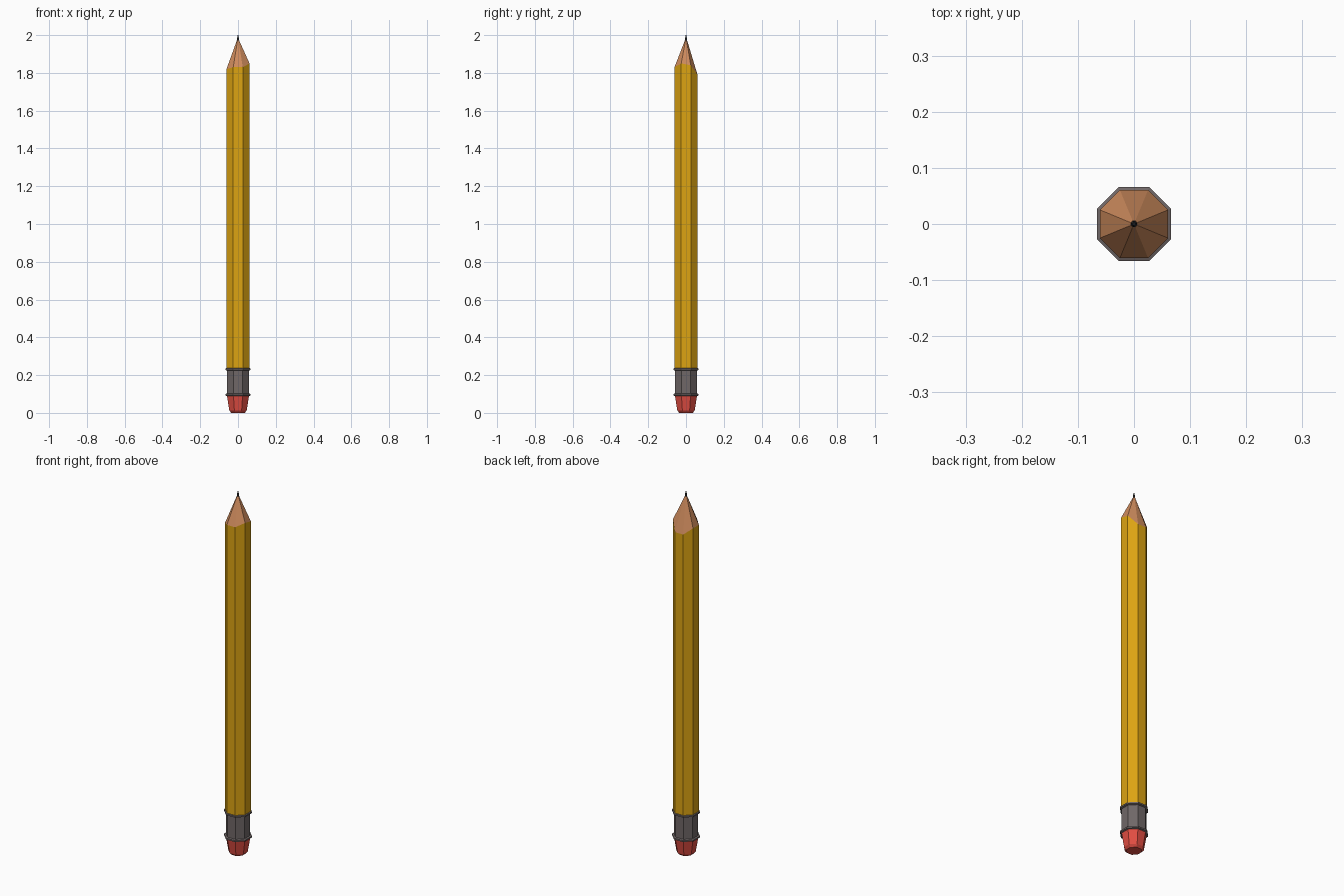
import bpy
import math

if "Cube" in bpy.data.objects:
    bpy.data.objects.remove(bpy.data.objects["Cube"])

SIDES = 8
COS = math.cos(math.pi / SIDES)


def material(name, rgb):
    m = bpy.data.materials.new(name)
    m.diffuse_color = (*rgb, 1)
    m.use_nodes = True
    m.node_tree.nodes["Principled BSDF"].inputs["Base Color"].default_value = m.diffuse_color
    return m


def lathe(name, profile, mat):
    """Octagonal part; profile rows are (flat-to-centre distance, height or 8 heights)."""
    verts, faces = [], []
    for apothem, z in profile:
        for k in range(SIDES):
            a = math.radians(22.5 + 45 * k)
            r = apothem / COS
            h = z[k] if isinstance(z, list) else z
            verts.append((r * math.cos(a), r * math.sin(a), h))
    for i in range(len(profile) - 1):
        for k in range(SIDES):
            n = (k + 1) % SIDES
            b, t = i * SIDES, (i + 1) * SIDES
            faces.append((b + k, b + n, t + n, t + k))
    faces.append(tuple(reversed(range(SIDES))))
    top = (len(profile) - 1) * SIDES
    faces.append(tuple(range(top, top + SIDES)))
    mesh = bpy.data.meshes.new(name)
    mesh.from_pydata(verts, [], faces)
    mesh.materials.append(mat)
    ob = bpy.data.objects.new(name, mesh)
    bpy.context.collection.objects.link(ob)
    return ob


yellow = material("yellow paint", (0.72, 0.37, 0.006))
wood = material("bare wood", (0.62, 0.26, 0.11))
lead = material("dark lead", (0.03, 0.03, 0.03))
metal = material("grey metal", (0.16, 0.135, 0.135))
red = material("red rubber", (0.76, 0.075, 0.055))

# Uneven sharpening line where paint meets wood
rim = [1.84, 1.79, 1.79, 1.82, 1.82, 1.83, 1.83, 1.85]

# Eraser, slightly tapered with a bevelled end
lathe("eraser", [(0.036, 0.0), (0.046, 0.012), (0.059, 0.095)], red)

# Metal sleeve and its two raised rings
lathe("ferrule", [(0.058, 0.092), (0.058, 0.235)], metal)
for name, z in (("lower_ring", 0.096), ("upper_ring", 0.231)):
    lathe(name, [(0.058, z - 0.007), (0.066, z - 0.004),
                 (0.066, z + 0.004), (0.058, z + 0.007)], metal)

# Painted shaft, sharpened cone and lead point
lathe("shaft", [(0.061, 0.232), (0.061, rim)], yellow)
lathe("wood_cone", [(0.061, rim), (0.006, 1.972)], wood)
lathe("lead_point", [(0.0055, 1.965), (0.0045, 1.985), (0.002, 2.0)], lead)
